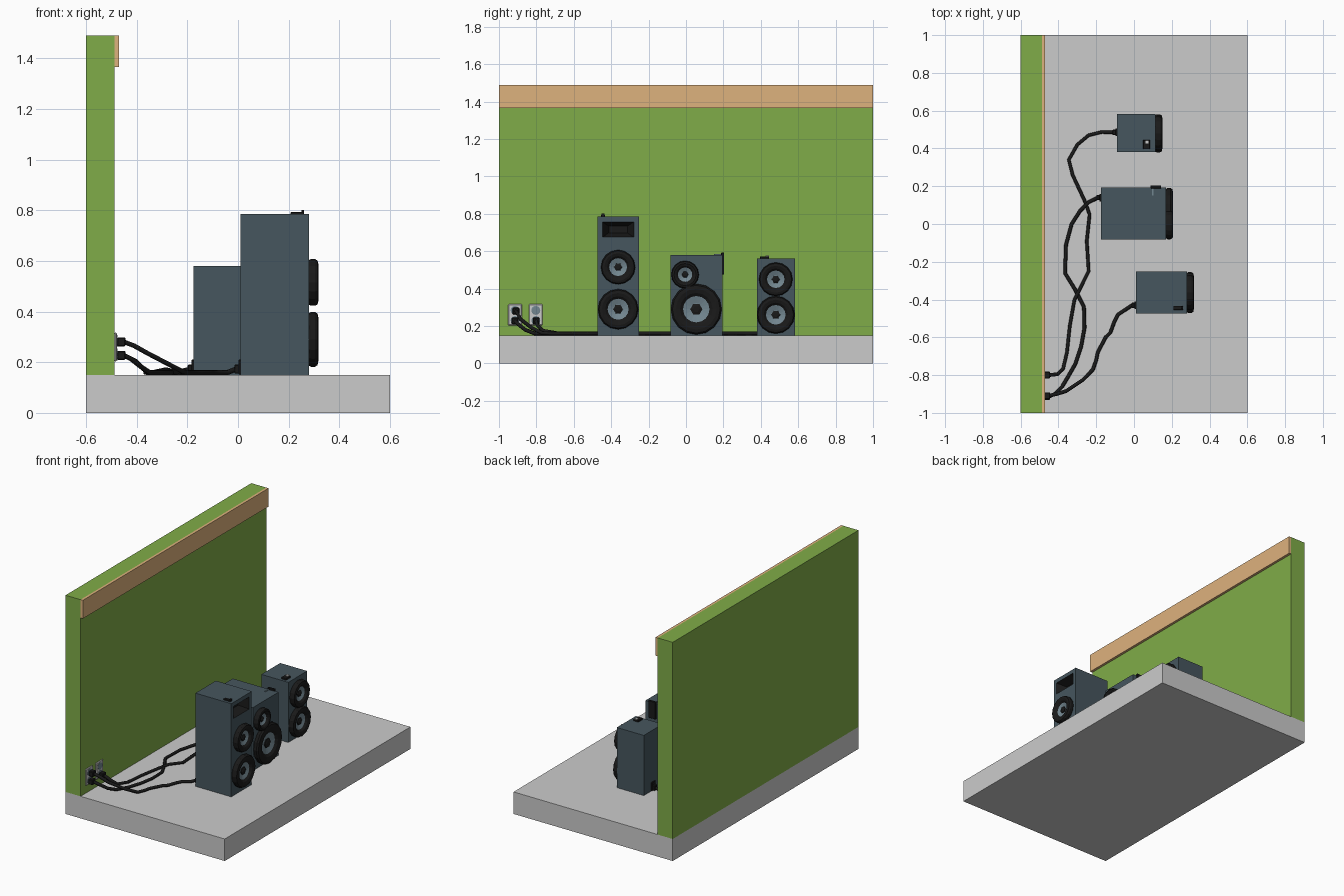
import bpy, bmesh, math
from mathutils import Vector

if "Cube" in bpy.data.objects:
    bpy.data.objects.remove(bpy.data.objects["Cube"])


def mat(name, r, g, b):
    m = bpy.data.materials.new(name)
    m.diffuse_color = (r, g, b, 1)
    m.use_nodes = True
    m.node_tree.nodes["Principled BSDF"].inputs["Base Color"].default_value = m.diffuse_color
    return m


GREEN = mat("green_paint", .216, .413, .065)
WOOD = mat("wood", .73, .445, .205)
CAB = mat("cabinet_slate", .061, .093, .112)
BLACK = mat("black_rubber", .01, .01, .01)
CONE = mat("cone_grey", .17, .24, .28)
PLATE = mat("plate_white", .58, .58, .58)


def finish(bm, name, *mats):
    bmesh.ops.recalc_face_normals(bm, faces=bm.faces)
    me = bpy.data.meshes.new(name)
    bm.to_mesh(me)
    bm.free()
    ob = bpy.data.objects.new(name, me)
    bpy.context.collection.objects.link(ob)
    for m in mats:
        if m:
            me.materials.append(m)
    return ob


def box_bm(lo, hi):
    lo, hi = Vector(lo), Vector(hi)
    bm = bmesh.new()
    bmesh.ops.create_cube(bm, size=1)
    for v in bm.verts:
        v.co = Vector((v.co[i] * (hi[i] - lo[i]) + (lo[i] + hi[i]) / 2 for i in range(3)))
    return bm


def box(name, lo, hi, m=None, bevel=0):
    bm = box_bm(lo, hi)
    if bevel:
        bmesh.ops.bevel(bm, geom=bm.edges[:], offset=bevel, segments=1, affect='EDGES')
    return finish(bm, name, m)


def lathe(name, origin, profile, mats, sides):
    """Revolve (radius, x, material index) points about the x axis."""
    bm = bmesh.new()
    rings = []
    for r, x, _ in profile:
        rings.append([bm.verts.new((origin[0] + x,
                                    origin[1] + r * math.cos(2 * math.pi * i / sides),
                                    origin[2] + r * math.sin(2 * math.pi * i / sides)))
                      for i in range(sides)])
    for a, b, p in zip(rings, rings[1:], profile[1:]):
        for i in range(sides):
            j = (i + 1) % sides
            bm.faces.new((a[i], a[j], b[j], b[i])).material_index = p[2]
    bm.faces.new(rings[0])
    bm.faces.new(rings[-1]).material_index = profile[-1][2]
    return finish(bm, name, *mats)


def driver(name, x, y, z, r):
    # rubber surround, sunken cone, hexagonal dust cap
    prof = [(.95 * r, -.002, 0), (r, .008, 0), (r, .024, 0), (.94 * r, .034, 0),
            (.8 * r, .037, 0), (.64 * r, .032, 0), (.52 * r, .020, 0),
            (.24 * r, .010, 1), (.1 * r, .009, 1)]
    lathe(name, (x, y, z), prof, (BLACK, CONE), 16)
    lathe(name + "_cap", (x, y, z), [(.24 * r, .004, 0), (.24 * r, .016, 0), (.12 * r, .021, 0)],
          (BLACK,), 6)


def cabinet_with_horn(name, lo, hi, hy, hz, depth):
    bm = box_bm(lo, hi)
    front = max(bm.faces, key=lambda f: f.calc_center_median().x)

    def step(f, ys, zs, x, index):
        c = f.calc_center_median()
        rim = bmesh.ops.inset_individual(bm, faces=[f], thickness=.01)["faces"]
        for v in f.verts:
            v.co = (x, ys[v.co.y > c.y], zs[v.co.z > c.z])
        for s in rim:
            s.material_index = index
    step(front, hy, hz, hi[0], 0)
    my, mz = sum(hy) / 2, sum(hz) / 2
    step(front, (my - .05, my + .05), (mz - .018, mz + .018), hi[0] - depth, 1)
    front.material_index = 1
    return finish(bm, name, CAB, BLACK)


def cable(name, pts):
    cu = bpy.data.curves.new(name, 'CURVE')
    cu.dimensions = '3D'
    cu.bevel_depth = .01
    cu.bevel_resolution = 1
    cu.use_fill_caps = True
    s = cu.splines.new('POLY')
    s.points.add(len(pts) - 1)
    for p, co in zip(s.points, pts):
        p.co = (*co, 1)
    cu.materials.append(BLACK)
    bpy.context.collection.objects.link(bpy.data.objects.new(name, cu))


# room
box("floor", (-.6, -1, 0), (.6, 1, .15))
box("wall", (-.6, -1, .15), (-.487, 1, 1.49), GREEN)
box("wall_trim", (-.487, -1, 1.365), (-.47, 1, 1.49), WOOD)

# tall speaker
cabinet_with_horn("tall_cabinet", (.01, -.473, .15), (.28, -.252, .785),
                  (-.447, -.279), (.675, .757), .06)
driver("tall_upper_driver", .28, -.363, .515, .092)
driver("tall_lower_driver", .28, -.363, .29, .108)
box("tall_switch", (.208, -.455, .783), (.26, -.433, .793), BLACK, .002)
box("tall_switch_lever", (.25, -.451, .79), (.26, -.437, .801), BLACK)

# middle speaker
box("middle_cabinet", (-.175, -.083, .15), (.17, .194, .58), CAB)
driver("middle_woofer", .17, .055, .29, .136)
driver("middle_tweeter", .17, -.005, .475, .074)
box("middle_switch", (.088, .188, .475), (.143, .204, .592), BLACK, .002)
box("middle_switch_lever", (.095, .15, .578), (.102, .19, .584), CONE)

# small speaker
box("small_cabinet", (-.09, .38, .15), (.113, .583, .56), CAB)
driver("small_upper_driver", .113, .48, .45, .09)
driver("small_lower_driver", .113, .48, .26, .101)
box("small_switch", (.048, .396, .558), (.085, .445, .572), BLACK, .002)
box("small_switch_lever", (.06, .425, .57), (.078, .443, .578), PLATE)

# wall outlets
for n, y in (("left", -.914), ("right", -.803)):
    box(n + "_outlet_plate", (-.488, y - .037, .203), (-.478, y + .037, .317), PLATE, .004)
    for k, z in (("upper", .284), ("lower", .23)):
        lathe(f"{n}_{k}_socket", (-.479, y, z), [(.024, 0, 0), (.024, .003, 0), (.02, .004, 0)],
              (CONE,), 12)

# plugs in the outlets
for n, y, z in (("tall", -.909, .28), ("middle", -.914, .227), ("small", -.8, .227)):
    box(n + "_plug", (-.477, y - .018, z - .018), (-.444, y + .018, z + .018), BLACK, .004)

# cable sockets on the backs of the cabinets
for n, x, y in (("tall", .01, -.43), ("middle", -.175, .14), ("small", -.09, .485)):
    box(n + "_rear_socket", (x - .008, y - .02, .152), (x + .002, y + .02, .21), BLACK, .002)
    box(n + "_rear_plug", (x - .024, y - .014, .155), (x - .006, y + .014, .19), BLACK, .003)

# power cables
F = .16
cable("tall_cable", [(-.45, -.909, .28), (-.41, -.9, .265), (-.36, -.885, .237), (-.27, -.825, .19),
                     (-.217, -.77, .163), (-.2, -.72, F), (-.192, -.68, F), (-.15, -.6, F),
                     (-.125, -.575, F), (-.105, -.52, F), (-.085, -.48, F), (-.04, -.45, F),
                     (-.01, -.43, .172)])
cable("middle_cable", [(-.45, -.914, .227), (-.42, -.9, .212), (-.38, -.86, .18), (-.35, -.81, F),
                       (-.31, -.74, F), (-.28, -.65, F), (-.262, -.55, F), (-.265, -.44, F),
                       (-.31, -.35, F), (-.365, -.26, F), (-.36, -.11, F), (-.33, .0, F),
                       (-.285, .07, .17), (-.24, .115, F), (-.19, .14, .172)])
cable("small_cable", [(-.45, -.8, .227), (-.405, -.795, .205), (-.375, -.765, .175), (-.355, -.68, F),
                      (-.34, -.54, F), (-.315, -.4, F), (-.285, -.34, .17), (-.24, -.25, F),
                      (-.25, -.09, F), (-.235, .05, F), (-.26, .12, F), (-.325, .26, F),
                      (-.345, .34, F), (-.3, .42, F), (-.24, .47, F), (-.17, .487, F),
                      (-.105, .485, .172)])
